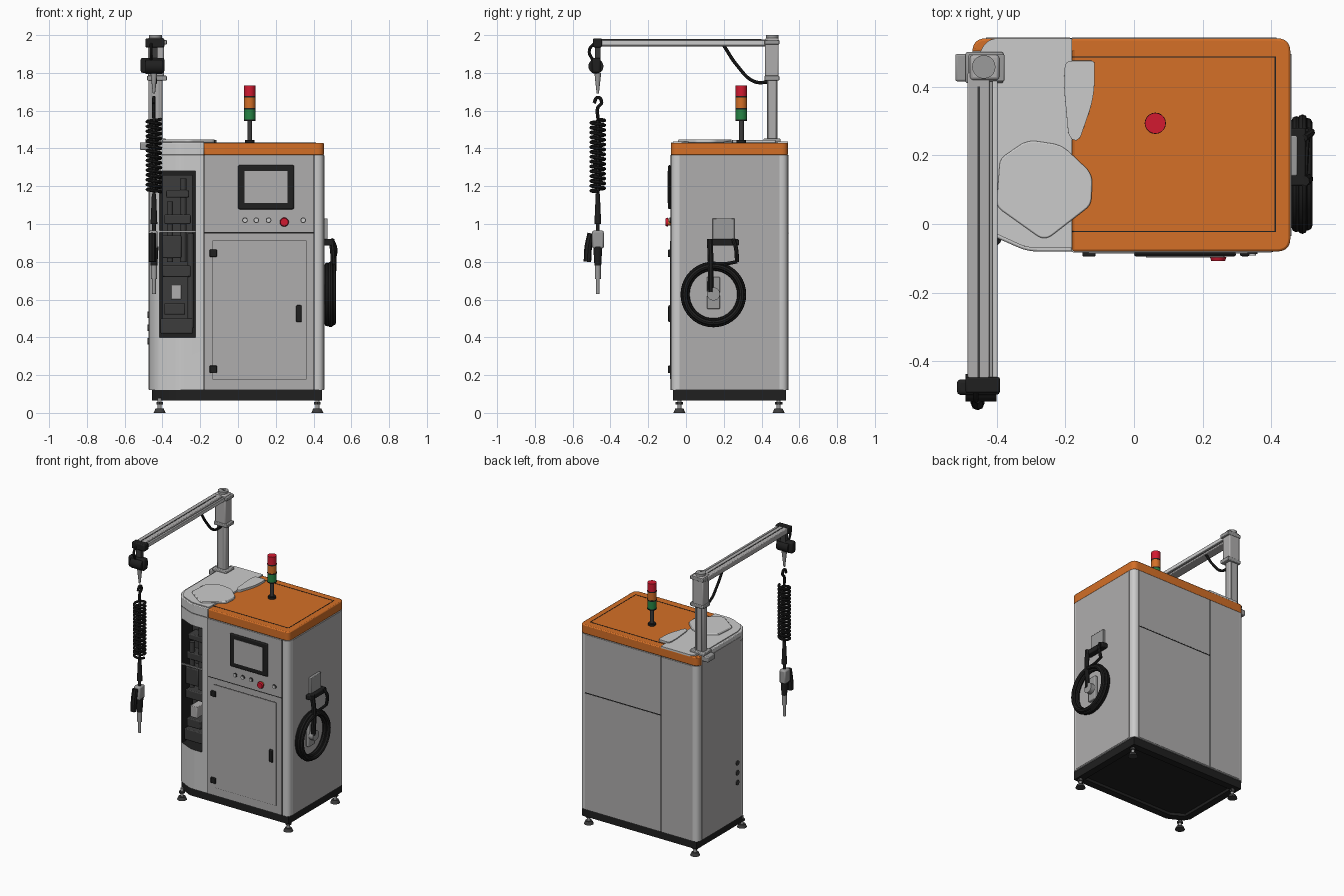
import bpy, bmesh, math
from mathutils import Vector


def material(name, r, g, b):
    m = bpy.data.materials.new(name)
    m.diffuse_color = (r, g, b, 1)
    return m


LIGHT = material("light grey", 0.60, 0.60, 0.60)
PANEL = material("panel grey", 0.43, 0.42, 0.42)
METAL = material("metal grey", 0.33, 0.33, 0.33)
DARK = material("dark grey", 0.045, 0.045, 0.045)
BLACK = material("black", 0.014, 0.014, 0.014)
ORANGE = material("orange", 0.66, 0.16, 0.02)
RED = material("red", 0.65, 0.01, 0.03)
GREEN = material("green", 0.02, 0.24, 0.06)


def finish(name, bm, mat):
    bmesh.ops.recalc_face_normals(bm, faces=bm.faces)
    me = bpy.data.meshes.new(name)
    bm.to_mesh(me)
    bm.free()
    me.materials.append(mat)
    ob = bpy.data.objects.new(name, me)
    bpy.context.collection.objects.link(ob)
    return ob


def bevel(ob, width, segments=2):
    if width:
        m = ob.modifiers.new("bevel", 'BEVEL')
        m.width, m.segments, m.limit_method = width, segments, 'ANGLE'
    return ob


def box(name, x0, x1, y0, y1, z0, z1, mat, bev=0):
    bm = bmesh.new()
    bmesh.ops.create_cube(bm, size=1)
    for v in bm.verts:
        v.co = ((x0 + x1) / 2 + v.co.x * (x1 - x0), (y0 + y1) / 2 + v.co.y * (y1 - y0),
                (z0 + z1) / 2 + v.co.z * (z1 - z0))
    return bevel(finish(name, bm, mat), bev)


def cyl(name, a, b, r, mat, r2=None, n=20):
    a, b = Vector(a), Vector(b)
    bm = bmesh.new()
    bmesh.ops.create_cone(bm, cap_ends=True, segments=n, radius1=r,
                          radius2=r if r2 is None else r2, depth=(b - a).length)
    rot = (b - a).to_track_quat('Z', 'Y')
    for v in bm.verts:
        v.co = rot @ v.co + (a + b) / 2
    return finish(name, bm, mat)


def prism(name, pts, z0, z1, mat, bev=0):
    """Extruded outline; points are (x, y) or (x, y, corner radius)."""
    out = []
    for i, p in enumerate(pts):
        c = Vector(p[:2])
        if len(p) == 2:
            out.append(c)
            continue
        a = c + (Vector(pts[i - 1][:2]) - c).normalized() * p[2]
        b = c + (Vector(pts[(i + 1) % len(pts)][:2]) - c).normalized() * p[2]
        out += [a * (1 - t) ** 2 + c * 2 * t * (1 - t) + b * t * t for t in [k / 6 for k in range(7)]]
    bm = bmesh.new()
    f = bm.faces.new([bm.verts.new((q.x, q.y, z0)) for q in out])
    top = bmesh.ops.extrude_face_region(bm, geom=[f])["geom"]
    bmesh.ops.translate(bm, vec=(0, 0, z1 - z0), verts=[v for v in top if isinstance(v, bmesh.types.BMVert)])
    return bevel(finish(name, bm, mat), bev)


def tube(name, pts, r, mat, smooth=True, closed=False):
    cu = bpy.data.curves.new(name, 'CURVE')
    cu.dimensions, cu.bevel_depth, cu.bevel_resolution, cu.use_fill_caps = '3D', r, 2, True
    cu.resolution_u = 6
    s = cu.splines.new('BEZIER' if smooth else 'POLY')
    store = s.bezier_points if smooth else s.points
    store.add(len(pts) - 1)
    for q, p in zip(store, pts):
        if smooth:
            q.co, q.handle_left_type, q.handle_right_type = p, 'AUTO', 'AUTO'
        else:
            q.co = (*p, 1)
    s.use_cyclic_u = closed
    cu.materials.append(mat)
    ob = bpy.data.objects.new(name, cu)
    bpy.context.collection.objects.link(ob)
    bpy.ops.object.select_all(action='DESELECT')
    ob.select_set(True)
    bpy.context.view_layer.objects.active = ob
    bpy.ops.object.convert(target='MESH')


# Feet and base frame
for x in (-0.415, 0.42):
    for y in (-0.035, 0.49):
        cyl("foot_pad", (x, y, 0), (x, y, 0.022), 0.032, DARK, 0.022)
        cyl("foot_stem", (x, y, 0.02), (x, y, 0.08), 0.011, METAL)
        cyl("foot_nut", (x, y, 0.045), (x, y, 0.058), 0.02, DARK, n=6)
prism("base_floor", [(-0.45, 0.02), (-0.31, -0.06), (0.44, -0.06), (0.44, 0.52), (-0.45, 0.52)], 0.085, 0.122, BLACK)
for y0, y1, xl in ((-0.07, -0.02, -0.33), (0.48, 0.53, -0.455)):
    box("base_rail", xl, 0.445, y0, y1, 0.065, 0.122, BLACK)
box("base_side_rail", 0.395, 0.445, -0.07, 0.53, 0.065, 0.122, BLACK)
box("base_side_rail", -0.455, -0.405, 0.015, 0.53, 0.065, 0.122, BLACK)
prism("base_corner", [(-0.455, 0.02), (-0.43, -0.02), (-0.33, -0.07), (-0.32, -0.02), (-0.405, 0.03)], 0.065, 0.122, BLACK)

# Cabinet shell with the bay cut into its front left
left_edge = [(-0.47, 0.04, 0.03), (-0.435, -0.025, 0.03), (-0.31, -0.08, 0.03)]
right_edge = [(0.455, -0.08, 0.04), (0.455, 0.54, 0.04)]
body = prism("cabinet", left_edge + right_edge + [(-0.47, 0.54, 0.04)], 0.12, 1.365, LIGHT)
cutter = box("bay_cutter", -0.415, -0.225, -0.3, 0.10, 0.40, 1.28, LIGHT)
for ob in (body, cutter):
    ob.data.materials.append(BLACK)
for p in cutter.data.polygons:
    p.material_index = 1
cut = body.modifiers.new("bay", 'BOOLEAN')
cut.object, cut.operation, cut.solver = cutter, 'DIFFERENCE', 'EXACT'
bpy.context.view_layer.objects.active = body
bpy.ops.object.modifier_apply(modifier="bay")
bpy.data.objects.remove(cutter)

# Machinery in the bay
box("bay_backplate", -0.40, -0.24, 0.06, 0.10, 0.42, 1.26, DARK)
for z0, z1, x0, x1 in ((0.42, 0.50, -0.41, -0.24), (0.52, 0.58, -0.39, -0.28), (0.72, 0.78, -0.40, -0.25),
                       (0.82, 0.94, -0.40, -0.30), (1.0, 1.05, -0.39, -0.25), (1.14, 1.18, -0.38, -0.26)):
    box("bay_module", x0, x1, -0.02, 0.07, z0, z1, DARK, 0.006)
box("bay_sensor", -0.355, -0.30, -0.03, 0.06, 0.60, 0.68, PANEL, 0.004)
for x, z0, z1 in ((-0.36, 0.80, 1.12), (-0.29, 0.80, 1.24), (-0.25, 0.45, 0.95)):
    cyl("bay_cylinder", (x, 0.0, z0), (x, 0.0, z1), 0.017, DARK)
box("bay_bar", -0.415, -0.225, -0.035, -0.025, 0.955, 0.965, METAL)

# Top covers: orange cap wrapping the back, light left cover and raised lids
prism("orange_cap", [(-0.18, -0.08)] + right_edge + [(-0.47, 0.54, 0.04), (-0.47, 0.50), (-0.18, 0.50)],
      1.365, 1.43, ORANGE, 0.008)
prism("left_cover", left_edge + [(-0.18, -0.08), (-0.18, 0.505), (-0.47, 0.505)], 1.365, 1.432, LIGHT, 0.005)
prism("left_lid", [(-0.455, 0.05, 0.03), (-0.42, -0.02, 0.03), (-0.31, -0.07, 0.03), (-0.18, -0.07), (-0.18, 0.54),
                   (-0.425, 0.54, 0.03), (-0.455, 0.49, 0.03)], 1.425, 1.438, LIGHT, 0.003)
prism("hatch_lid", [(-0.39, 0.19, 0.02), (-0.31, 0.245, 0.03), (-0.21, 0.23, 0.03), (-0.12, 0.145, 0.03),
                    (-0.125, 0.055, 0.02), (-0.26, -0.05, 0.03), (-0.40, 0.05, 0.02)], 1.43, 1.447, LIGHT, 0.004)
prism("curved_lid", [(-0.20, 0.475, 0.02), (-0.115, 0.475, 0.01), (-0.115, 0.37, 0.05), (-0.16, 0.24, 0.02),
                     (-0.19, 0.25, 0.02), (-0.205, 0.41, 0.04)], 1.43, 1.445, LIGHT, 0.004)


# Thin dark seams on the faces
def seam(x0, x1, y0, y1, z0, z1):
    box("seam", x0, x1, y0, y1, z0, z1, BLACK)


for y in (-0.022, 0.486):
    seam(-0.18, 0.413, y - 0.002, y + 0.002, 1.428, 1.4315)
seam(0.409, 0.413, -0.022, 0.486, 1.428, 1.4315)

# Front panels, door and fittings
box("control_panel", -0.178, 0.40, -0.0825, -0.07, 0.957, 1.363, PANEL)
box("front_panel", -0.178, 0.40, -0.0825, -0.07, 0.125, 0.951, PANEL)
for x in (-0.18, 0.402):
    seam(x - 0.002, x + 0.002, -0.0815, -0.07, 0.12, 1.365)
seam(-0.18, 0.402, -0.0815, -0.07, 0.95, 0.958)
box("door_gap", -0.135, 0.362, -0.083, -0.07, 0.177, 0.912, DARK)
box("door", -0.132, 0.359, -0.086, -0.07, 0.18, 0.909, PANEL)
for z in (0.23, 0.845):
    box("hinge", -0.15, -0.112, -0.095, -0.08, z - 0.02, z + 0.02, BLACK, 0.004)
box("door_handle", 0.308, 0.337, -0.094, -0.08, 0.48, 0.57, BLACK, 0.006)
box("screen_frame", 0.0, 0.297, -0.095, -0.08, 1.078, 1.312, BLACK, 0.008)
box("screen", 0.035, 0.262, -0.097, -0.09, 1.11, 1.28, PANEL)
for x in (0.037, 0.097, 0.162, 0.345):
    cyl("button_ring", (x, -0.08, 1.02), (x, -0.088, 1.02), 0.015, DARK)
    cyl("button", (x, -0.085, 1.02), (x, -0.092, 1.02), 0.010, LIGHT)
cyl("stop_base", (0.245, -0.08, 1.01), (0.245, -0.106, 1.01), 0.018, ORANGE)
cyl("stop_cap", (0.245, -0.096, 1.01), (0.245, -0.108, 1.01), 0.024, RED, 0.02)

# Side and back panels
box("right_panel", 0.44, 0.4575, -0.035, 0.495, 0.125, 1.363, PANEL)
box("left_panel", -0.4725, -0.45, 0.06, 0.495, 0.125, 1.40, PANEL)
for x0, x1, z0, z1 in ((-0.18, 0.415, 0.125, 0.946), (-0.18, 0.415, 0.954, 1.363), (-0.43, -0.186, 0.125, 1.363)):
    box("back_panel", x0, x1, 0.53, 0.5425, z0, z1, PANEL)
seam(-0.186, -0.18, 0.53, 0.5415, 0.12, 1.365)
seam(-0.18, 0.415, 0.53, 0.5415, 0.944, 0.956)
for z in (0.38, 0.45, 0.52):
    cyl("side_port", (-0.465, 0.10, z), (-0.478, 0.10, z), 0.017, DARK)

# Signal tower
tx, ty = 0.062, 0.293
cyl("tower_base", (tx, ty, 1.43), (tx, ty, 1.445), 0.025, BLACK)
cyl("tower_pole", (tx, ty, 1.43), (tx, ty, 1.55), 0.013, DARK)
for name, z, mat in (("green", 1.55, GREEN), ("orange", 1.612, ORANGE), ("red", 1.674, RED)):
    cyl("tower_collar", (tx, ty, z - 0.005), (tx, ty, z + 0.003), 0.031, BLACK)
    cyl("tower_light_" + name, (tx, ty, z + 0.002), (tx, ty, z + 0.059), 0.03, mat, n=28)

# Coiled hose and holder on the right side
for x, r in ((0.472, 0.155), (0.49, 0.16), (0.505, 0.15), (0.482, 0.14)):
    ring = [(x, 0.145 + r * math.cos(a), 0.627 + r * math.sin(a)) for a in [k * math.tau / 40 for k in range(40)]]
    tube("hose_coil", ring, 0.014, BLACK, False, True)
box("hose_bracket", 0.455, 0.475, 0.14, 0.257, 0.91, 1.03, METAL, 0.004)
box("hose_hanger", 0.455, 0.48, 0.11, 0.18, 0.55, 0.72, METAL, 0.006)
cyl("hanger_knob", (0.47, 0.145, 0.63), (0.51, 0.145, 0.63), 0.035, METAL)
box("holder_clip", 0.455, 0.50, 0.11, 0.28, 0.885, 0.92, BLACK, 0.006)
tube("spray_gun", [(0.495, 0.125, 0.92), (0.505, 0.13, 0.82), (0.50, 0.13, 0.64)], 0.016, BLACK)
tube("spray_handle", [(0.495, 0.25, 0.92), (0.515, 0.265, 0.87), (0.505, 0.27, 0.80)], 0.011, BLACK)
tube("hose_tail", [(0.505, 0.27, 0.80), (0.50, 0.21, 0.79), (0.495, 0.12, 0.79)], 0.009, BLACK)

# Column, sleeve and horizontal arm
cx, cy = -0.437, 0.457
box("column_bracket", -0.52, -0.37, 0.415, 0.495, 1.392, 1.432, METAL, 0.006)
box("column_foot", -0.49, -0.38, 0.41, 0.50, 1.43, 1.452, METAL, 0.005)
box("column", cx - 0.036, cx + 0.036, cy - 0.024, cy + 0.024, 1.43, 1.95, PANEL, 0.01)
for x in (cx - 0.02, cx + 0.02):
    box("column_rib", x - 0.005, x + 0.005, cy - 0.027, cy + 0.027, 1.45, 1.76, METAL)
box("sleeve", cx - 0.04, cx + 0.045, cy - 0.038, cy + 0.034, 1.76, 1.985, PANEL, 0.008)
for z in (1.76, 1.95):
    box("sleeve_clamp", cx - 0.044, cx + 0.06, cy - 0.042, cy + 0.037, z, z + 0.025, METAL, 0.004)
cyl("sleeve_cap", (cx, cy, 1.98), (cx, cy, 2.0), 0.034, METAL)
cyl("cap_bolt", (cx, cy, 1.99), (cx, cy, 2.0), 0.018, DARK)
box("arm_beam", -0.485, -0.42, -0.47, 0.44, 1.94, 1.978, PANEL, 0.005)
box("arm_rail", -0.412, -0.397, -0.45, 0.44, 1.945, 1.972, LIGHT, 0.003)
box("arm_web", -0.43, -0.405, -0.45, 0.44, 1.95, 1.963, METAL)
box("arm_groove", -0.456, -0.448, -0.45, 0.40, 1.975, 1.9795, DARK)
box("arm_end", -0.49, -0.39, -0.492, -0.445, 1.935, 1.982, BLACK, 0.006)
tube("arm_cable", [(cx, 0.20, 1.945), (cx, 0.27, 1.84), (cx, 0.36, 1.755), (cx, 0.44, 1.75)], 0.009, BLACK)
tube("end_cable", [(-0.46, -0.48, 1.96), (-0.46, -0.512, 1.92), (-0.46, -0.49, 1.86)], 0.008, BLACK)

# Balancer, hook, spring hose and hanging driver
sx, sy = -0.445, -0.467
box("balancer_mount", sx - 0.02, sx + 0.02, sy - 0.015, sy + 0.015, 1.86, 1.95, DARK)
cyl("balancer_drum", (sx - 0.045, sy - 0.01, 1.835), (sx + 0.045, sy - 0.01, 1.835), 0.04, BLACK)
box("balancer_case", sx - 0.07, sx + 0.055, sy - 0.03, sy + 0.015, 1.80, 1.88, BLACK, 0.01)
cyl("balancer_nozzle", (sx, sy, 1.80), (sx, sy, 1.69), 0.018, METAL, 0.006)
tube("hook", [(sx, sy - 0.02, 1.64), (sx, sy, 1.67), (sx, sy + 0.02, 1.645), (sx, sy, 1.615), (sx, sy, 1.56)], 0.009, BLACK)
turns, steps = 15, 16
coil = [(sx + 0.036 * math.cos(k * math.tau / steps), sy + 0.036 * math.sin(k * math.tau / steps),
         1.555 - 0.385 * k / (turns * steps)) for k in range(turns * steps + 1)]
tube("spring_hose", coil, 0.0085, BLACK, False)
cyl("hose_core", (sx, sy, 1.57), (sx, sy, 1.15), 0.008, BLACK)
cyl("hose_sleeve", (sx, sy, 1.16), (sx, sy, 1.0), 0.011, BLACK, 0.018)
cyl("hose_lower", (sx, sy, 1.01), (sx, sy, 0.94), 0.010, BLACK)
box("driver_body", sx - 0.028, sx + 0.02, sy - 0.03, sy + 0.032, 0.87, 0.965, METAL, 0.01)
tube("driver_grip", [(sx - 0.01, sy - 0.035, 0.95), (sx - 0.01, sy - 0.05, 0.88), (sx - 0.01, sy - 0.055, 0.80)], 0.02, BLACK)
cyl("driver_neck", (sx, sy, 0.88), (sx, sy, 0.78), 0.024, BLACK, 0.018)
cyl("driver_shaft", (sx, sy, 0.78), (sx, sy, 0.71), 0.016, METAL)
cyl("driver_tip", (sx, sy, 0.72), (sx, sy, 0.63), 0.010, METAL)

# Smooth the rounded parts, keeping sharp edges
bpy.ops.object.select_all(action='SELECT')
bpy.ops.object.shade_smooth_by_angle(angle=math.radians(35))
